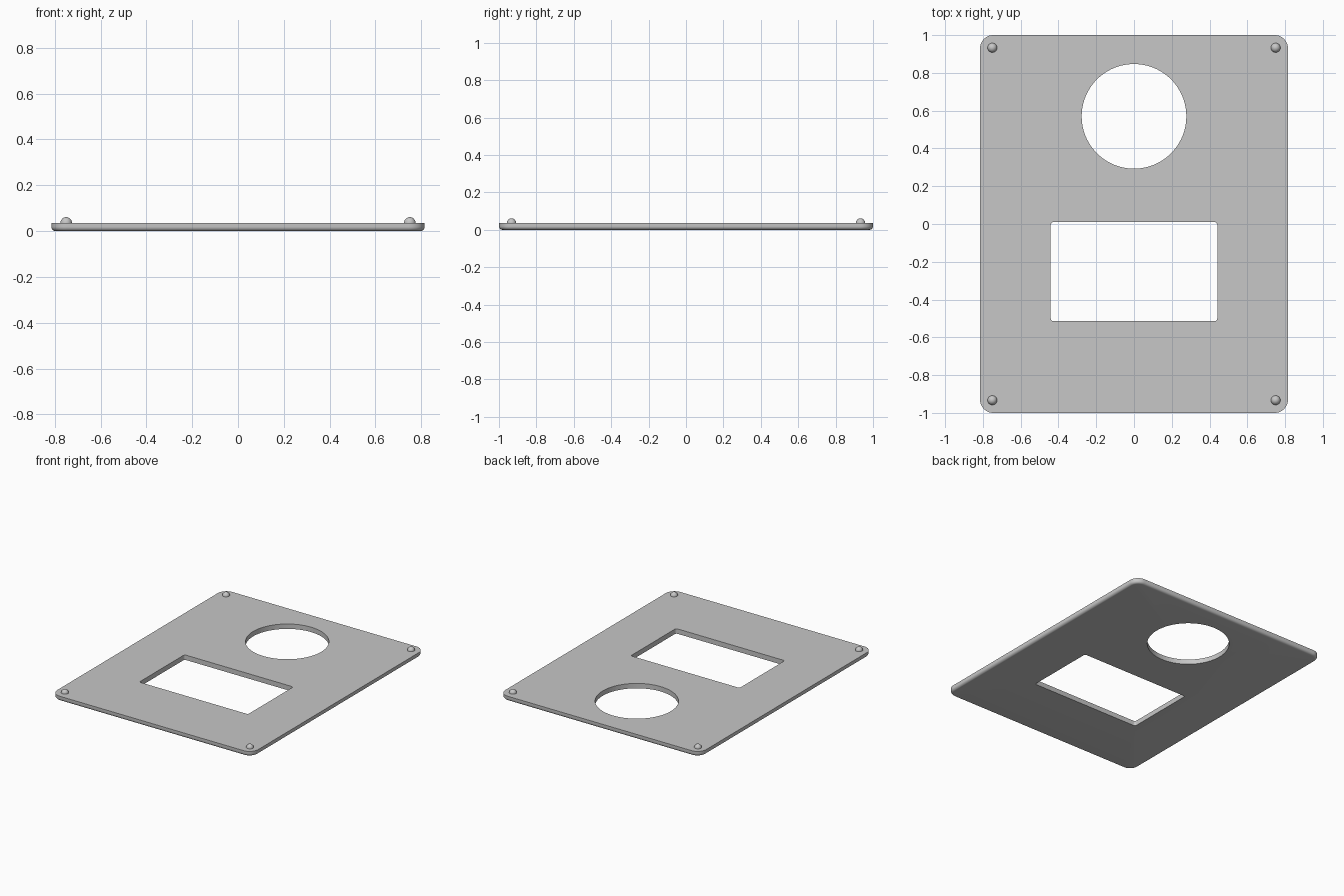
import bpy
import bmesh
from math import pi, cos, sin, radians

THICK = 0.036   # plate thickness
FILLET = 0.019  # rounding of the lower outer edge

if "Cube" in bpy.data.objects:
    bpy.data.objects.remove(bpy.data.objects["Cube"], do_unlink=True)

grey = bpy.data.materials.new("plain_grey")
grey.use_nodes = True
grey.diffuse_color = (0.57, 0.57, 0.57, 1)
grey.node_tree.nodes["Principled BSDF"].inputs["Base Color"].default_value = grey.diffuse_color


def rounded_rect(cx, cy, hx, hy, r, steps=10):
    """Outline of a rectangle with rounded corners, counter-clockwise."""
    pts = []
    for i, (sx, sy) in enumerate([(1, 1), (-1, 1), (-1, -1), (1, -1)]):
        for k in range(steps + 1):
            a = (i + k / steps) * pi / 2
            pts.append((cx + sx * (hx - r) + r * cos(a),
                        cy + sy * (hy - r) + r * sin(a)))
    return pts


def circle(cx, cy, r, steps=96):
    return [(cx + r * cos(2 * pi * k / steps), cy + r * sin(2 * pi * k / steps))
            for k in range(steps)]


def wall(bm, rings):
    """Join stacked (outline, z) rings; return the first and last edge loops."""
    loops = [[bm.verts.new((x, y, z)) for x, y in pts] for pts, z in rings]
    n = len(loops[0])
    for low, high in zip(loops, loops[1:]):
        for i in range(n):
            j = (i + 1) % n
            bm.faces.new((low[i], low[j], high[j], high[i]))
    return [[bm.edges.get((lp[i], lp[(i + 1) % n])) for i in range(n)]
            for lp in (loops[0], loops[-1])]


def finish(name, bm):
    bmesh.ops.recalc_face_normals(bm, faces=bm.faces[:])
    mesh = bpy.data.meshes.new(name)
    bm.to_mesh(mesh)
    bm.free()
    mesh.materials.append(grey)
    obj = bpy.data.objects.new(name, mesh)
    bpy.context.collection.objects.link(obj)
    bpy.ops.object.select_all(action='DESELECT')
    obj.select_set(True)
    bpy.context.view_layer.objects.active = obj
    bpy.ops.object.shade_smooth_by_angle(angle=radians(30))
    return obj


# Face plate: filleted outer rim, round opening and rectangular window
bm = bmesh.new()
rim = []
for k in range(7):
    a = k / 6 * pi / 2
    inset = FILLET * (1 - sin(a))
    rim.append((rounded_rect(0, 0, 0.815 - inset, 1 - inset, 0.07 - inset),
                FILLET * (1 - cos(a))))
rim.append((rounded_rect(0, 0, 0.815, 1, 0.07), THICK))
round_opening = circle(0, 0.57, 0.277)
window = rounded_rect(0, -0.252, 0.441, 0.262, 0.015, 6)

walls = [wall(bm, rim)]
for outline in (round_opening, window):
    walls.append(wall(bm, [(outline, 0), (outline, THICK)]))
for side, z in ((0, -1), (1, 1)):
    edges = [e for w in walls for e in w[side]]
    bmesh.ops.triangle_fill(bm, use_beauty=True, edges=edges, normal=(0, 0, z))
finish("face_plate", bm)

# Domed screw heads in the four corners
for sx, side in ((-1, "right"), (1, "left")):
    for sy, end in ((-1, "front"), (1, "back")):
        bm = bmesh.new()
        bmesh.ops.create_uvsphere(bm, u_segments=32, v_segments=16, radius=0.025)
        bmesh.ops.bisect_plane(bm, geom=bm.verts[:] + bm.edges[:] + bm.faces[:],
                               plane_co=(0, 0, 0), plane_no=(0, 0, -1),
                               clear_outer=True)
        screw = finish(f"screw_head_{end}_{side}", bm)
        screw.location = (0.75 * sx, 0.933 * sy, THICK)
